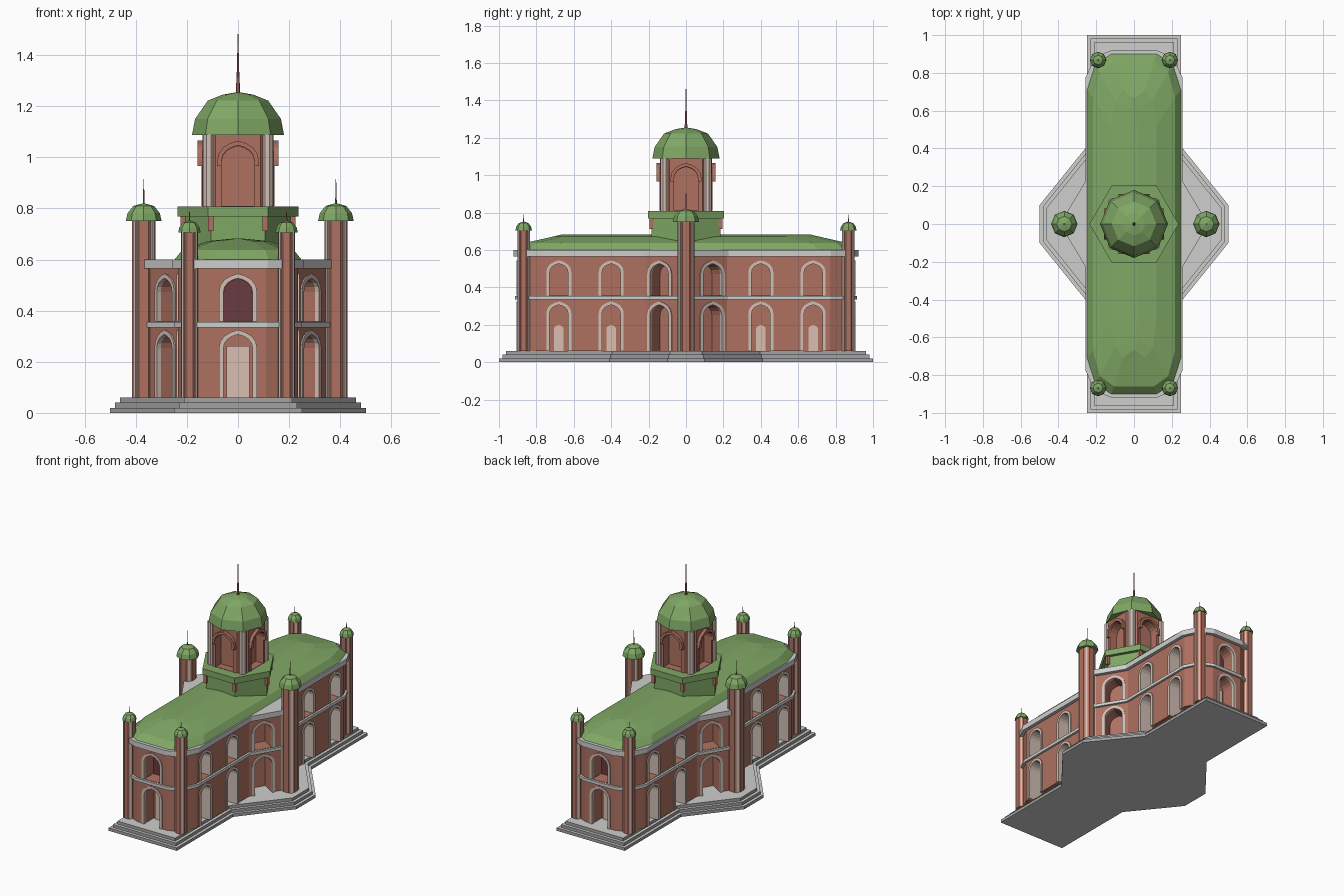
import bpy, bmesh, math
from mathutils import Vector

if "Cube" in bpy.data.objects:
    bpy.data.objects.remove(bpy.data.objects["Cube"])


def material(name, rgb):
    m = bpy.data.materials.new(name)
    m.diffuse_color = (*rgb, 1)
    m.use_nodes = True
    m.node_tree.nodes["Principled BSDF"].inputs["Base Color"].default_value = m.diffuse_color
    return m


BRICK = material("brick", (.43, .165, .12))
GREEN = material("green_roof", (.215, .39, .13))
STONE = material("light_stone", (.62, .62, .61))
STEP = material("dark_step_stone", (.36, .36, .36))
PALE = material("pale_trim", (.64, .52, .46))
CREAM = material("cream_door", (.70, .52, .44))
MAROON = material("maroon_window", (.14, .043, .05))


def add_loft(bm, rings):
    """Join equal-length point rings, capped at both ends."""
    vs = [[bm.verts.new(p) for p in r] for r in rings]
    n = len(vs[0])
    for a, b in zip(vs, vs[1:]):
        for i in range(n):
            j = (i + 1) % n
            bm.faces.new((a[i], a[j], b[j], b[i]))
    bm.faces.new(vs[0][::-1])
    bm.faces.new(vs[-1])


def finish(name, bm, *mats):
    bmesh.ops.recalc_face_normals(bm, faces=bm.faces[:])
    me = bpy.data.meshes.new(name)
    bm.to_mesh(me)
    bm.free()
    for m in mats:
        me.materials.append(m)
    ob = bpy.data.objects.new(name, me)
    bpy.context.collection.objects.link(ob)
    return ob


def loft(name, rings, mat):
    bm = bmesh.new()
    add_loft(bm, rings)
    return finish(name, bm, mat)


def prism(name, poly, z0, z1, mat):
    return loft(name, [[(x, y, z) for x, y in poly] for z in (z0, z1)], mat)


def ngon(r, n, phase=0.0, c=(0, 0)):
    return [(c[0] + r * math.cos(phase + math.tau * i / n),
             c[1] + r * math.sin(phase + math.tau * i / n)) for i in range(n)]


def lathe(name, prof, n, mat, c=(0, 0), phase=0.0):
    return loft(name, [[(x, y, z) for x, y in ngon(r, n, phase, c)] for r, z in prof], mat)


def mirror4(quarter):
    """Counter-clockwise outline from its lower right quarter."""
    right = quarter + [(x, -y) for x, y in reversed(quarter) if abs(y) > 1e-6]
    return right + [(-x, -y) for x, y in right]


def offset(poly, d):
    out = []
    for i, p in enumerate(poly):
        p = Vector(p)
        e1 = (p - Vector(poly[i - 1])).normalized()
        e2 = (Vector(poly[(i + 1) % len(poly)]) - p).normalized()
        n1, n2 = Vector((e1.y, -e1.x)), Vector((e2.y, -e2.x))
        out.append(tuple(p + (n1 + n2) * d / (1 + n1.dot(n2))))
    return out


def arch_pts(w, z0, top, n=8):
    """Slightly pointed arch outline in wall coordinates."""
    rise = w * .95
    return [(-w, z0), (w, z0)] + [
        (w * math.cos(math.pi * i / n),
         top - rise + rise * math.sin(math.pi * i / n) * (1 if i == n / 2 else .94))
        for i in range(n + 1)]


def on_wall(pts, c, a, v):
    ca, sa = math.cos(a), math.sin(a)
    return [(c[0] - u * sa + v * ca, c[1] + u * ca + v * sa, z) for u, z in pts]


def arch_frame(bm, c, a, w, z0, top, d, t, out):
    o, i = arch_pts(w, z0, top), arch_pts(w - t, z0, top - t)
    loops = [[bm.verts.new(p) for p in on_wall(q, c, a, v)]
             for q, v in ((o, -d), (o, out), (i, out), (i, -d))]
    order = list(range(1, len(o))) + [0]
    for k in range(4):
        A, B = loops[k], loops[(k + 1) % 4]
        for s, e in zip(order, order[1:]):
            bm.faces.new((A[s], A[e], B[e], B[s]))
    for s in (0, 1):
        bm.faces.new([l[s] for l in loops])


def carve(ob, bm):
    cutter = finish("arch_cutter", bm)
    cutter.hide_render = True
    mod = ob.modifiers.new("arches", 'BOOLEAN')
    mod.operation, mod.solver, mod.object = 'DIFFERENCE', 'EXACT', cutter
    dg = bpy.context.evaluated_depsgraph_get()
    me = bpy.data.meshes.new_from_object(ob.evaluated_get(dg))
    ob.modifiers.clear()
    ob.data = me
    bpy.data.objects.remove(cutter)


# Stepped base: dark risers, light treads and underside
base = mirror4([(.25, -1), (.25, -.41), (.5, -.10)])
for k in range(3):
    ob = prism(f"base_step_{k + 1}", offset(base, -.019 * k), .02 * k, .02 * k + .02, STEP)
    ob.data.materials.append(STONE)
    for f in ob.data.polygons:
        f.material_index = 1 if abs(f.normal.z) > .5 else 0

# Walls with triangular side wings, floor band and cornice
plan = mirror4([(.11, -.90), (.19, -.865), (.235, -.77), (.235, -.22), (.355, -.02)])
walls = prism("walls", plan, .06, .58, BRICK)
prism("floor_band", offset(plan, .014), .335, .355, STONE)
prism("cornice", offset(plan, .022), .565, .60, STONE)

# Arched recesses: (centre, facing angle, half width, recess depth, frame depth, kind)
arches = []
for s in (-1, 1):
    arches.append(((0, .90 * s), s * math.pi / 2, .075, .10, .012, "end"))
    for t in (-1, 1):
        for y in (.40, .68):
            arches.append(((.235 * t, y * s), 0 if t > 0 else math.pi, .067, .09, .09, "side"))
        arches.append(((.283 * t, .14 * s), math.atan2(.12 * s, .2 * t), .075, .10, .012, "wing"))
cut, frames, doors, windows = (bmesh.new() for _ in range(4))
for c, a, w, d, fd, kind in arches:
    for z0, top in ((.06, .325), (.357, .545)):
        inset = .01 if kind == "side" else .017
        shape = arch_pts(w - inset, z0 - (.02 if z0 < .1 else 0), top - inset)
        add_loft(cut, [on_wall(shape, c, a, v) for v in (-d, .05)])
        arch_frame(frames, c, a, w, z0, top, fd, .018, .006)
    if kind == "side":
        add_loft(doors, [on_wall(arch_pts(.026, .06, .20), c, a, v) for v in (-d, -d + .008)])
    if kind == "end":
        box = [(-.045, .06), (.045, .06), (.045, .262), (-.045, .262)]
        add_loft(doors, [on_wall(box, c, a, v) for v in (-d, -d + .008)])
        add_loft(windows, [on_wall(arch_pts(.056, .357, .526), c, a, v) for v in (-d, -d + .006)])
carve(walls, cut)
finish("arch_frames", frames, PALE)
finish("doors", doors, CREAM)
finish("end_windows", windows, MAROON)

# Long vaulted roof
rings = []
for x, y, z in ((.248, .91, .60), (.218, .87, .638), (.12, .72, .672), (.02, .68, .682)):
    k = x / .248
    rings.append([(px, py, z) for px, py in mirror4(
        [(.12 * k, -y + .01), (.205 * k, -y + .065), (x, -y + .20)])])
loft("main_roof", rings, GREEN)

# Hexagonal roof platform with brick brackets
lathe("platform_body", [(.212, .60), (.212, .77)], 6, GREEN)
lathe("platform_slab", [(.236, .768), (.236, .808)], 6, GREEN)
for i, c in enumerate(ngon(.213, 6)):
    lathe(f"platform_bracket_{i}", [(.016, .712), (.016, .77)], 4, BRICK, c, math.pi / 4)

# Central drum: four arched faces, chamfered corners with pale columns
drum = prism("drum", mirror4([(.088, -.138), (.138, -.088)]), .80, 1.10, BRICK)
cut, hoods = bmesh.new(), bmesh.new()
for i in range(4):
    a = i * math.pi / 2
    c = (.138 * math.cos(a), .138 * math.sin(a))
    add_loft(cut, [on_wall(arch_pts(.064, .81, 1.045), c, a, v) for v in (-.05, .05)])
    arch_frame(hoods, c, a, .08, .81, 1.06, .02, .016, .005)
    arch_frame(hoods, c, a, .082, .965, 1.065, .01, .018, .020)
    lathe(f"drum_column_{i}", [(.024, .80), (.024, 1.09)], 8, PALE,
          (.115 * (1 if i < 2 else -1), .115 * (1 if i % 2 else -1)), math.pi / 8)
carve(drum, cut)
finish("drum_arch_hoods", hoods, BRICK)
lathe("main_dome", [(.18, 1.088), (.168, 1.15), (.118, 1.222), (.06, 1.245), (.004, 1.255)], 8, GREEN)
lathe("main_spire", [(.009, 1.245), (.005, 1.33), (.001, 1.482)], 6, BRICK)


# Octagonal towers with pale ribs, small domes and spires
def tower(name, c, r, top, dome_r, dome_h, tip):
    lathe(name + "_shaft", [(r, .06), (r, top + .01)], 8, BRICK, c, math.pi / 8)
    bm = bmesh.new()
    for p in ngon(r * .93, 4, math.pi / 4, c):
        add_loft(bm, [[(x, y, z) for x, y in ngon(r * .2, 4, 0, p)] for z in (.06, top)])
    finish(name + "_ribs", bm, PALE)
    lathe(name + "_dome", [(dome_r, top), (dome_r * .9, top + dome_h * .45),
                           (dome_r * .58, top + dome_h * .85), (.003, top + dome_h)], 8, GREEN, c)
    lathe(name + "_spire", [(.004, top + dome_h - .01), (.001, tip)], 5, BRICK, c)


for sx in (-1, 1):
    side = "right" if sx > 0 else "left"
    tower(side + "_tower", (.383 if sx > 0 else -.369, 0), .049, .75, .07, .07, .915)
    for sy in (-1, 1):
        end = "back" if sy > 0 else "front"
        tower(f"{end}_{side}_tower", (.19 * sx, .868 * sy), .036, .705, .044, .046, .79)
